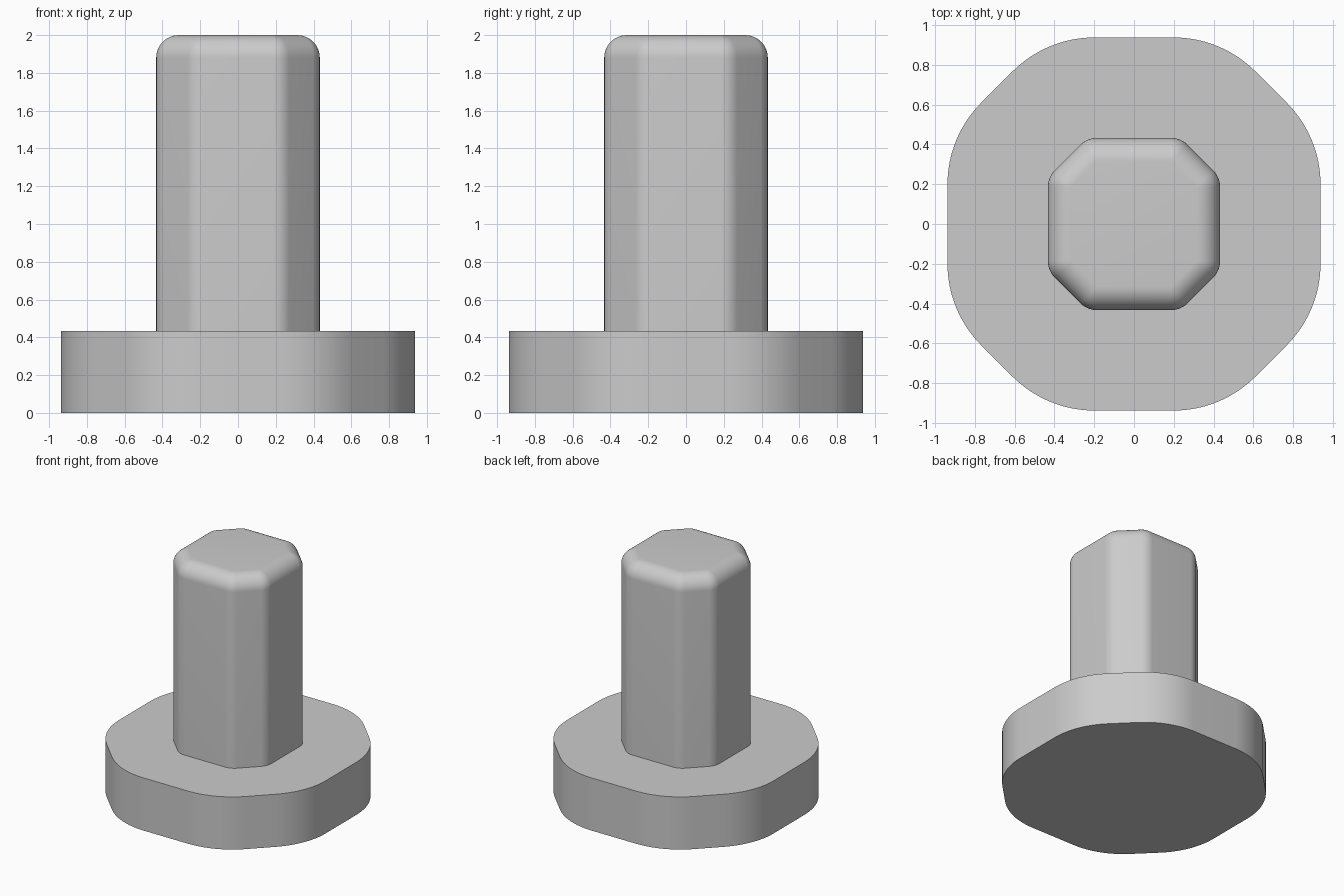
import bpy, bmesh
from math import sin, cos, pi, tan, radians

cube = bpy.data.objects.get("Cube")
if cube:
    bpy.data.objects.remove(cube)

grey = bpy.data.materials.new("light_grey")
grey.use_nodes = True
colour = (0.6, 0.6, 0.6, 1)
grey.diffuse_color = colour
grey.node_tree.nodes["Principled BSDF"].inputs["Base Color"].default_value = colour

STEPS = 12  # segments per rounded corner


def rounded_octagon(half, corner, radius, inset=0):
    """Outline points; half is the flat's distance, corner its half length."""
    a, b = corner - radius * tan(pi / 8), half - radius
    centres = [(b, a), (a, b), (-a, b), (-b, a), (-b, -a), (-a, -b), (a, -b), (b, -a)]
    r = radius - inset
    return [(cx + r * cos(t), cy + r * sin(t))
            for k, (cx, cy) in enumerate(centres)
            for t in ((k + i / STEPS) * pi / 4 for i in range(STEPS + 1))]


def loft(name, layers):
    """Skin a stack of (outline, height) layers and cap both ends."""
    bm = bmesh.new()
    rings = [[bm.verts.new((x, y, z)) for x, y in outline] for outline, z in layers]
    n = len(rings[0])
    for low, high in zip(rings, rings[1:]):
        for i in range(n):
            j = (i + 1) % n
            bm.faces.new((low[i], low[j], high[j], high[i]))
    bm.faces.new(rings[0][::-1])
    bm.faces.new(rings[-1])
    bmesh.ops.remove_doubles(bm, verts=bm.verts, dist=0.0001)
    bmesh.ops.recalc_face_normals(bm, faces=bm.faces)
    mesh = bpy.data.meshes.new(name)
    bm.to_mesh(mesh)
    bm.free()
    mesh.materials.append(grey)
    obj = bpy.data.objects.new(name, mesh)
    bpy.context.collection.objects.link(obj)
    bpy.ops.object.select_all(action='DESELECT')
    obj.select_set(True)
    bpy.context.view_layer.objects.active = obj
    bpy.ops.object.shade_smooth_by_angle(angle=radians(30))


# Wide foot with softly rounded corners
BASE_TOP = 0.433
foot = rounded_octagon(0.938, 0.44, 0.58)
loft("base", [(foot, 0), (foot, BASE_TOP)])

# Upright post whose top edge is filleted
FILLET = 0.12
post = [(rounded_octagon(0.433, 0.235, FILLET), BASE_TOP)]
for i in range(STEPS + 1):
    t = i / STEPS * pi / 2
    outline = rounded_octagon(0.433, 0.235, FILLET, FILLET * (1 - cos(t)))
    post.append((outline, 2 - FILLET + FILLET * sin(t)))
loft("post", post)
